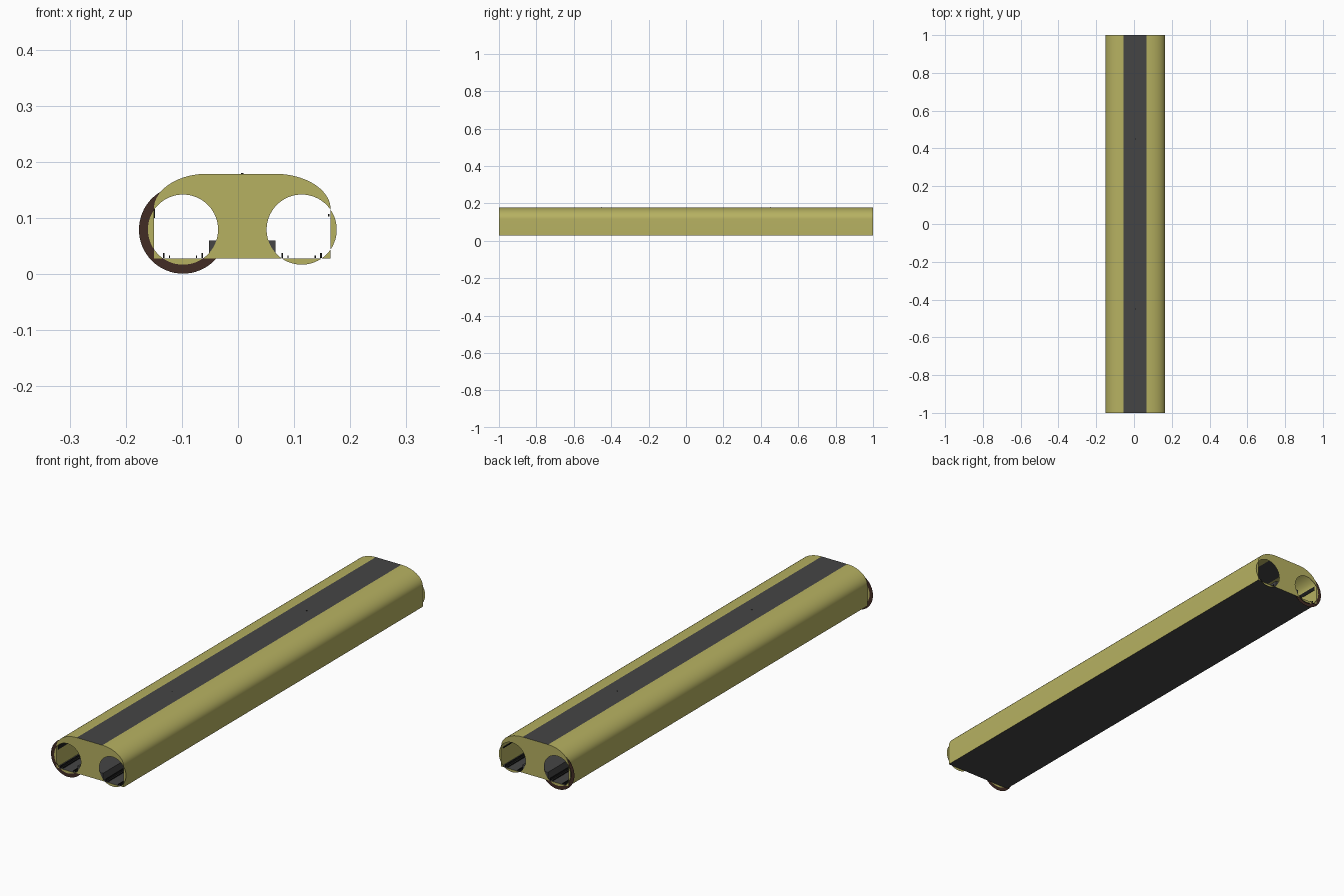
import bpy, math
from mathutils import Vector
from mathutils.geometry import delaunay_2d_cdt

if "Cube" in bpy.data.objects:
    bpy.data.objects.remove(bpy.data.objects["Cube"])


def material(name, rgb):
    m = bpy.data.materials.new(name)
    m.diffuse_color = (*rgb, 1)
    m.use_nodes = True
    m.node_tree.nodes["Principled BSDF"].inputs["Base Color"].default_value = m.diffuse_color
    return m


YELLOW = material("olive yellow", (0.47, 0.44, 0.12))
GREY = material("dark grey", (0.06, 0.06, 0.06))
BROWN = material("dark brown", (0.055, 0.025, 0.018))
BLACK = material("black", (0.012, 0.012, 0.012))

XL, XR, ZF, ZT = -0.15, 0.165, 0.028, 0.179     # hall walls, floor, roof
SL, SR, SPRING = -0.055, 0.065, 0.116           # roof strip edges, arch springing
TRACKS = (-0.098, 0.1135)                       # tunnel centres
ZC, R, R_OUT = 0.0795, 0.0625, 0.0785           # tunnel height, bore and lining radii
MID = (XL + XR) / 2


def make(name, verts, faces, mats, smooth=False):
    me = bpy.data.meshes.new(name)
    me.from_pydata(verts, [], faces)
    for m in mats:
        me.materials.append(m)
    for p in me.polygons:
        p.use_smooth = smooth
    ob = bpy.data.objects.new(name, me)
    bpy.context.collection.objects.link(ob)
    return ob


def box(name, x0, x1, y0, y1, z0, z1, mat):
    v = [(x, y, z) for x in (x0, x1) for y in (y0, y1) for z in (z0, z1)]
    f = [(0, 1, 3, 2), (4, 6, 7, 5), (0, 4, 5, 1), (2, 3, 7, 6), (0, 2, 6, 4), (1, 5, 7, 3)]
    return make(name, v, f, [mat])


def circle(cx, r, n=64):
    return [(cx + r * math.cos(2 * math.pi * i / n), ZC + r * math.sin(2 * math.pi * i / n))
            for i in range(n)]


def inside(p, poly):
    hit = False
    for (x0, z0), (x1, z1) in zip(poly, poly[1:] + poly[:1]):
        if (z0 > p[1]) != (z1 > p[1]) and p[0] < x0 + (p[1] - z0) * (x1 - x0) / (z1 - z0):
            hit = not hit
    return hit


# Hall cross-section: straight walls, elliptical haunches, flat roof
def haunch(cx, wall, n=20):
    return [(cx + (wall - cx) * math.cos(t), SPRING + (ZT - SPRING) * math.sin(t))
            for t in (math.pi / 2 * i / n for i in range(n + 1))]


profile = [(XL, ZF)] + haunch(SL, XL) + haunch(SR, XR)[::-1] + [(XR, ZF)]

# Vaulted shell with the grey roof strip
n = len(profile)
verts = [(x, y, z) for y in (-1, 1) for x, z in profile]
shell = make("hall_shell", verts, [(i, i + 1, n + i + 1, n + i) for i in range(n - 1)],
             [YELLOW, GREY], True)
for p in shell.data.polygons:
    if p.center.z > ZT - 0.0001 and SL < p.center.x < SR:
        p.material_index = 1
        p.use_smooth = False

# Floor slab
make("floor", [(XL, -1, ZF), (XR, -1, ZF), (XR, 1, ZF), (XL, 1, ZF)], [(0, 3, 2, 1)], [GREY])

# End walls: hall section and tunnel circles, filled where exactly one covers
loops = [profile] + [circle(c, R) for c in TRACKS]
pts, edges = [], []
for lp in loops:
    s = len(pts)
    pts += [Vector(p) for p in lp]
    edges += [(s + i, s + (i + 1) % len(lp)) for i in range(len(lp))]
res = delaunay_2d_cdt(pts, edges, [], 0, 1e-6)
flat, tris = res[0], res[2]
keep = []
for f in tris:
    c = sum((flat[i] for i in f), Vector((0, 0))) / len(f)
    if sum(inside(c, lp) for lp in loops) % 2:
        keep.append(tuple(f))

for end, s in (("front", -1), ("back", 1)):
    faces = keep if s < 0 else [f[::-1] for f in keep]
    make(end + "_end_wall", [(p.x, s, p.y) for p in flat], faces, [YELLOW])
    # Flat brown lining ring behind the end wall
    inner, outer = circle(TRACKS[0], R), circle(TRACKS[0], R_OUT)
    k = len(inner)
    ring = [(i, k + i, k + (i + 1) % k, (i + 1) % k) for i in range(k)]
    if s > 0:
        ring = [f[::-1] for f in ring]
    make(end + "_lining_ring", [(x, s * 0.998, z) for x, z in inner + outer], ring, [BROWN])

# Island platform
box("platform", -0.052, 0.067, -0.998, 0.998, ZF + 0.0005, 0.06, GREY)

# Rails: tall outer guide bars and low running rails on each track
for side, c in zip(("left", "right"), TRACKS):
    for s in (-1, 1):
        g, r = c + s * 0.0345, c + s * 0.0242
        box(side + "_guide_bar", g - 0.0015, g + 0.0015, -0.998, 0.998, ZF + 0.001, 0.038, BLACK)
        box(side + "_running_rail", r - 0.001, r + 0.001, -0.998, 0.998, ZF + 0.001, 0.033, BLACK)

# Wall panel and cable
box("left_wall_panel", XL + 0.0005, XL + 0.002, -0.99, 0.99, 0.1, 0.117, BLACK)
box("right_wall_cable", XR - 0.005, XR - 0.002, -0.99, 0.99, 0.103, 0.107, BLACK)

# Slim platform posts whose tips show in the roof strip
for y in (-0.45, 0.45):
    box("platform_post", MID - 0.002, MID + 0.002, y - 0.002, y + 0.002, 0.06, ZT + 0.001, BLACK)
